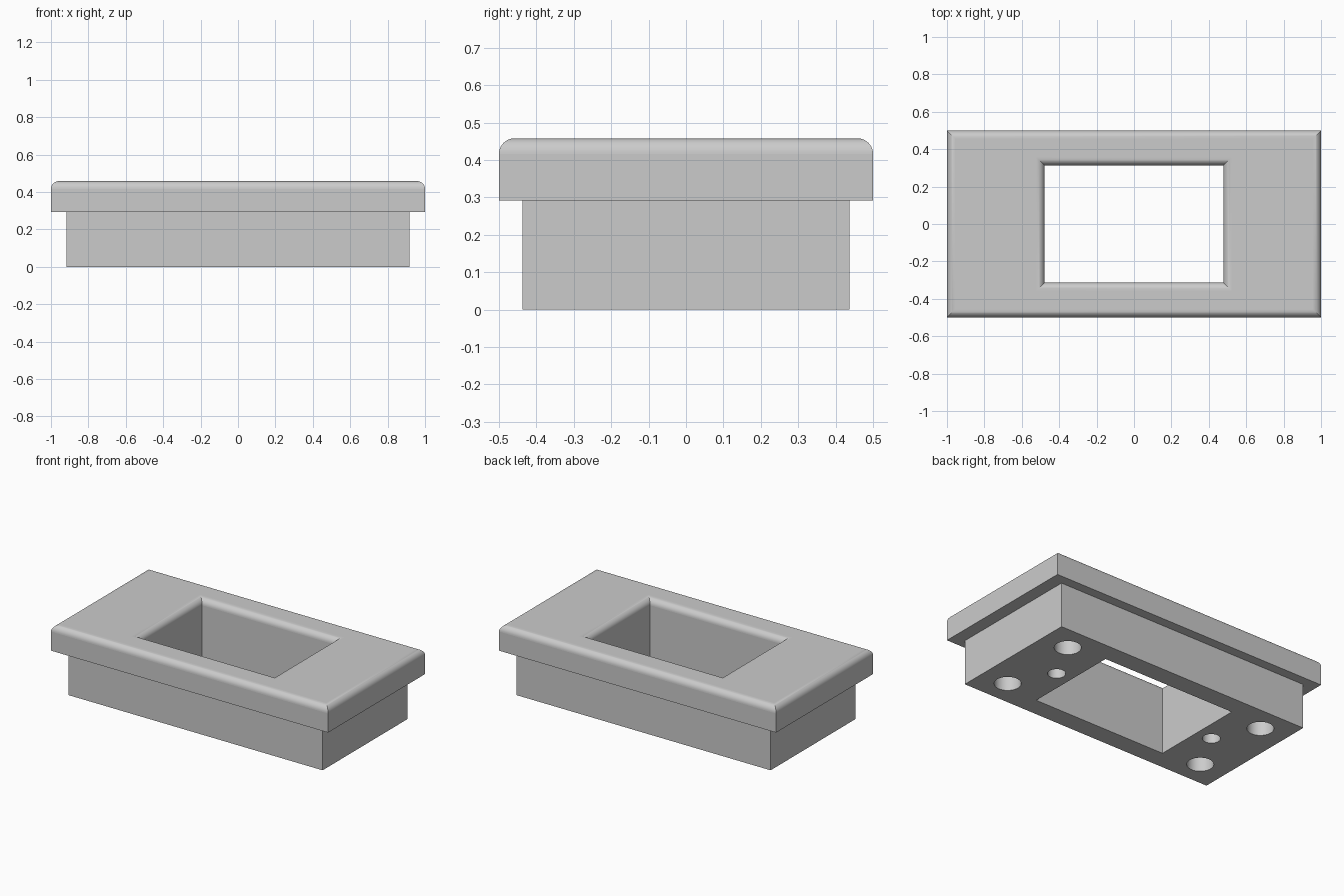
import bpy, bmesh, math
from mathutils import Matrix

if "Cube" in bpy.data.objects:
    bpy.data.objects.remove(bpy.data.objects["Cube"], do_unlink=True)

# Main sizes (half widths, heights)
RIM = (1.0, 0.5)
BASE = (0.917, 0.4375)
OPENING = (0.479, 0.3135)
STEP_Z, TOP_Z = 0.292, 0.458
FILLET, SEGS = 0.0417, 10
HOLE_DEPTH = 0.2

grey = bpy.data.materials.new("light_grey")
grey.use_nodes = True
colour = (0.6, 0.6, 0.6, 1.0)
grey.diffuse_color = colour
grey.node_tree.nodes["Principled BSDF"].inputs["Base Color"].default_value = colour


def make_object(name, bm):
    bmesh.ops.recalc_face_normals(bm, faces=bm.faces[:])
    mesh = bpy.data.meshes.new(name)
    bm.to_mesh(mesh)
    bm.free()
    mesh.materials.append(grey)
    obj = bpy.data.objects.new(name, mesh)
    bpy.context.collection.objects.link(obj)
    return obj


def fillet_rings(half, side):
    """Quarter-round rings from the wall up to the top; side -1 leans in, +1 leans out."""
    rings = []
    for i in range(SEGS + 1):
        a = math.pi / 2 * i / SEGS
        grow = side * FILLET * (1 - math.cos(a))
        rings.append((half[0] + grow, half[1] + grow,
                      TOP_Z - FILLET + FILLET * math.sin(a)))
    return rings


# Frame: rectangular rings joined into one closed loop of walls
rings = [(*OPENING, 0), (*BASE, 0), (*BASE, STEP_Z), (*RIM, STEP_Z)]
rings += fillet_rings(RIM, -1)
rings += reversed(fillet_rings(OPENING, 1))

bm = bmesh.new()
corners = [(-1, -1), (1, -1), (1, 1), (-1, 1)]
loops = [[bm.verts.new((sx * hx, sy * hy, z)) for sx, sy in corners]
         for hx, hy, z in rings]
for a, b in zip(loops, loops[1:] + loops[:1]):
    for i in range(4):
        j = (i + 1) % 4
        bm.faces.new((a[i], a[j], b[j], b[i]))
frame = make_object("mounting_frame", bm)

# Blind holes in the underside: four large at the corners, two small at the ends
bm = bmesh.new()
for sx in (-1, 1):
    for x, y, r in ((0.731, 0.272, 0.079), (0.731, -0.272, 0.079), (0.587, 0, 0.053)):
        bmesh.ops.create_cone(bm, cap_ends=True, segments=40, radius1=r, radius2=r,
                              depth=2 * HOLE_DEPTH,
                              matrix=Matrix.Translation((sx * x, y, 0)))
cutter = make_object("hole_cutter", bm)
cutter.hide_render = True

cut = frame.modifiers.new("holes", 'BOOLEAN')
cut.operation = 'DIFFERENCE'
cut.solver = 'EXACT'
cut.object = cutter
bpy.ops.object.select_all(action='DESELECT')
frame.select_set(True)
bpy.context.view_layer.objects.active = frame
bpy.ops.object.modifier_apply(modifier=cut.name)
bpy.data.objects.remove(cutter, do_unlink=True)

# Smooth fillets and hole walls, flat everywhere else
bpy.ops.object.shade_smooth_by_angle(angle=math.radians(25))
for face in frame.data.polygons:
    if max(abs(c) for c in face.normal) > 0.9999:
        face.use_smooth = False
